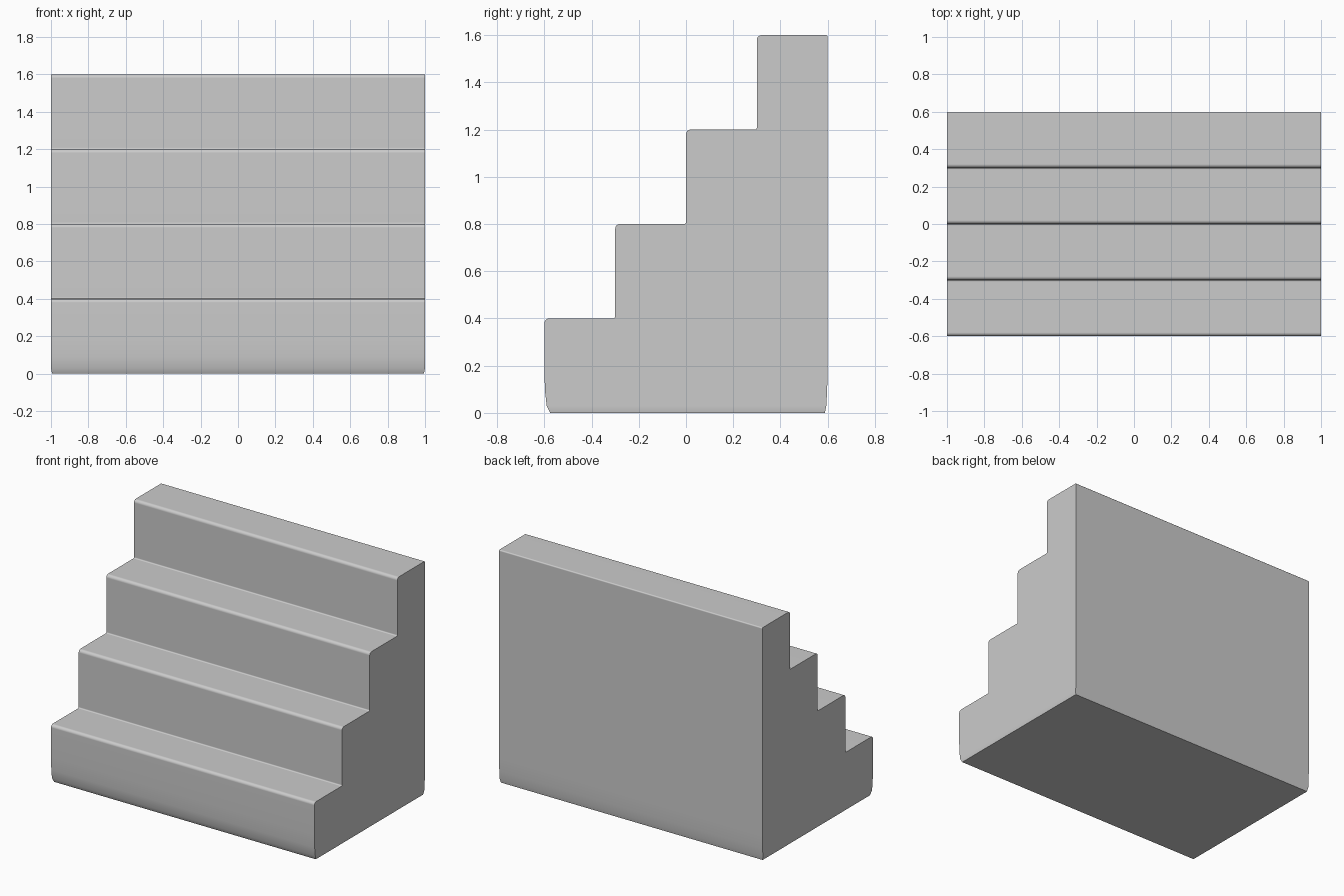
import bpy, bmesh, math
from mathutils import Vector

if "Cube" in bpy.data.objects:
    bpy.data.objects.remove(bpy.data.objects["Cube"])

STEPS, TREAD, RISE = 4, 0.3, 0.4


def rounded(prev, p, nxt, r, n=4):
    """Arc that replaces the right-angled corner p."""
    p = Vector(p)
    a = (Vector(prev) - p).normalized() * r
    b = (Vector(nxt) - p).normalized() * r
    c = p + a + b
    return [c - b * math.cos(t) - a * math.sin(t)
            for t in (i * math.pi / 2 / n for i in range(n + 1))]


# Stepped outline (y, z) with a worn, tapering foot
front_foot = [(-0.575, 0), (-0.59, 0.03), (-0.597, 0.09), (-0.6, 0.18)]
back_foot = [(0.6, 0.17), (0.597, 0.08), (0.594, 0.03), (0.588, 0)]
corners = []
for i in range(STEPS):
    y, z = -0.6 + i * TREAD, (i + 1) * RISE
    corners += [(y, z), (y + TREAD, z)]
path = [front_foot[-1]] + corners + [back_foot[0]]
outline = list(front_foot)
for i in range(1, len(path) - 1):
    nosing = i % 2 == 1
    r = 0.02 if nosing else 0.008
    outline += [tuple(v) for v in rounded(path[i - 1], path[i], path[i + 1], r)]
outline += back_foot

# Extrude the outline across the width
bm = bmesh.new()
face = bm.faces.new([bm.verts.new((-1, y, z)) for y, z in outline])
ext = bmesh.ops.extrude_face_region(bm, geom=[face])
bmesh.ops.translate(bm, vec=(2, 0, 0),
                    verts=[g for g in ext["geom"] if isinstance(g, bmesh.types.BMVert)])

# Narrow chamfer at the bottom of both ends
bmesh.ops.bisect_plane(bm, geom=bm.verts[:] + bm.edges[:] + bm.faces[:], dist=1e-4,
                       plane_co=(0, 0, 0.03), plane_no=(0, 0, 1))
for v in bm.verts:
    if v.co.z < 0.001:
        v.co.x *= 0.994
bmesh.ops.recalc_face_normals(bm, faces=bm.faces[:])

mesh = bpy.data.meshes.new("stairs")
bm.to_mesh(mesh)
bm.free()
stairs = bpy.data.objects.new("stairs", mesh)
bpy.context.collection.objects.link(stairs)
bpy.context.view_layer.objects.active = stairs
stairs.select_set(True)
bpy.ops.object.shade_smooth_by_angle(angle=math.radians(40))
wn = stairs.modifiers.new("flat_treads", 'WEIGHTED_NORMAL')
wn.keep_sharp = True
